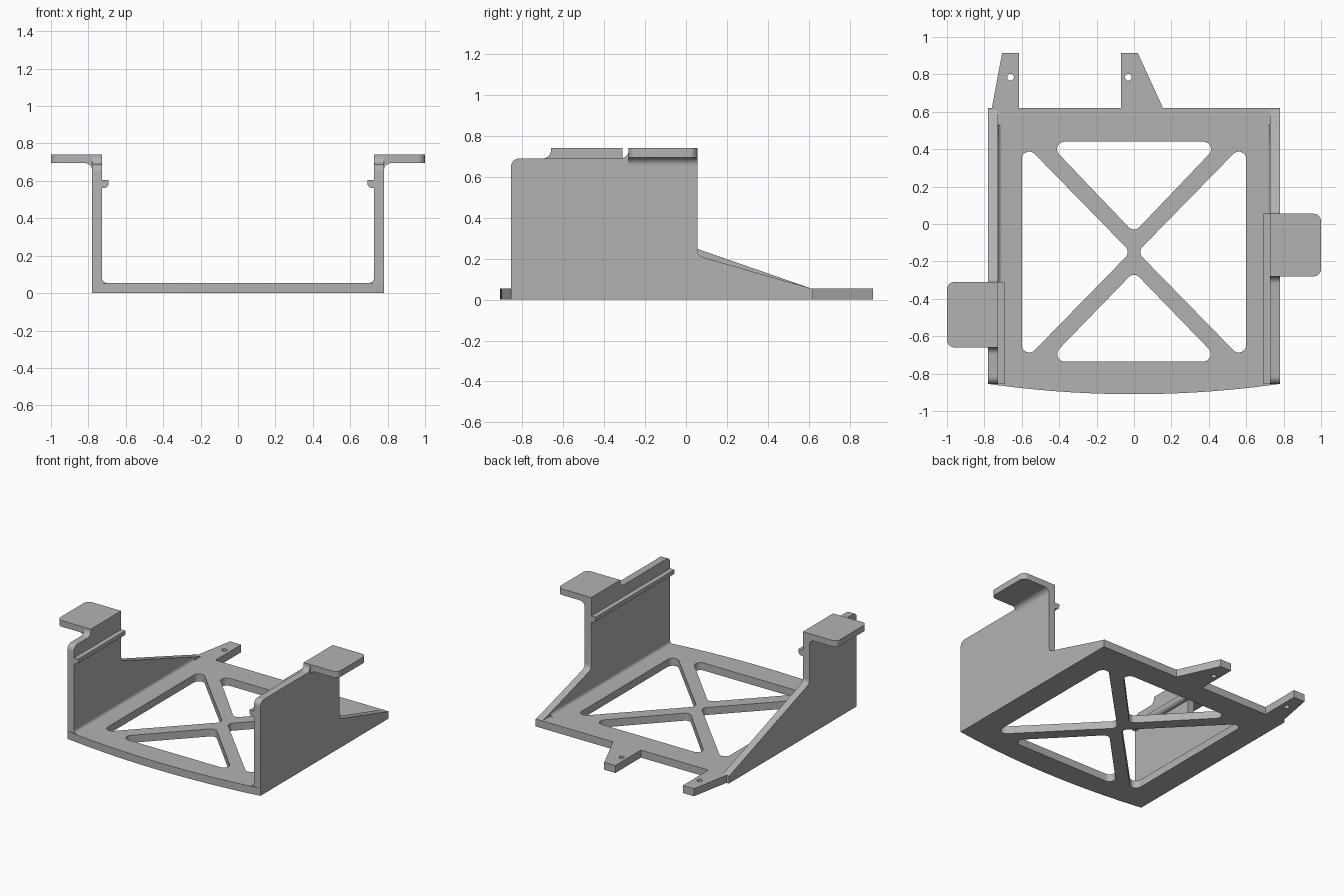
import bpy, bmesh, math
from mathutils import Matrix, Vector

cube = bpy.data.objects.get("Cube")
if cube:
    bpy.data.objects.remove(cube)

# Single matte grey
GREY = (0.45, 0.45, 0.45, 1)
mat = bpy.data.materials.new("plain_grey")
mat.use_nodes = True
mat.diffuse_color = GREY
mat.node_tree.nodes["Principled BSDF"].inputs["Base Color"].default_value = GREY

# Maps a flat outline to the plane across the extrusion axis
FRAMES = {
    "Z": Matrix.Identity(3),
    "X": Matrix(((0, 0, 1), (1, 0, 0), (0, 1, 0))),
    "Y": Matrix(((1, 0, 0), (0, 0, -1), (0, 1, 0))),
}

THICK = 0.055    # base thickness
HALF = 0.78      # half width over the walls
INNER = 0.727    # inner wall face
FRONT = -0.855
BACK = 0.62


def rounded(points, steps=8):
    """Outline from (x, y, radius) corners, each filleted by its radius."""
    out = []
    for i, (x, y, r) in enumerate(points):
        p = Vector((x, y))
        if r == 0:
            out.append(p)
            continue
        a = (Vector(points[i - 1][:2]) - p).normalized()
        b = (Vector(points[(i + 1) % len(points)][:2]) - p).normalized()
        half = a.angle(b) / 2
        centre = p + (a + b).normalized() * (r / math.sin(half))
        t = r / math.tan(half)
        start, end = p + a * t - centre, p + b * t - centre
        for k in range(steps + 1):
            d = start.lerp(end, k / steps)
            # even angular spacing along the arc
            ang = start.angle_signed(end) * k / steps
            d = Matrix.Rotation(-ang, 2) @ start
            out.append(centre + d)
    return out


def circle(x, y, r, n=20):
    return [(x + r * math.cos(math.tau * k / n), y + r * math.sin(math.tau * k / n))
            for k in range(n)]


def extrude(name, outlines, axis, low, high):
    """Solid from an outline (and holes) extruded along an axis."""
    curve = bpy.data.curves.new(name, "CURVE")
    curve.dimensions = "2D"
    curve.fill_mode = "BOTH"
    curve.extrude = (high - low) / 2
    for pts in outlines:
        spline = curve.splines.new("POLY")
        spline.points.add(len(pts) - 1)
        for sp, p in zip(spline.points, pts):
            sp.co = (p[0], p[1], 0, 1)
        spline.use_cyclic_u = True
    temp = bpy.data.objects.new(name + "_outline", curve)
    bpy.context.collection.objects.link(temp)
    graph = bpy.context.evaluated_depsgraph_get()
    mesh = bpy.data.meshes.new_from_object(temp.evaluated_get(graph))
    bpy.data.objects.remove(temp)
    bpy.data.curves.remove(curve)

    bm = bmesh.new()
    bm.from_mesh(mesh)
    shift = Vector([(low + high) / 2 if a == axis else 0 for a in "XYZ"])
    bm.transform(Matrix.Translation(shift) @ FRAMES[axis].to_4x4())
    bmesh.ops.remove_doubles(bm, verts=bm.verts, dist=0.0005)
    bmesh.ops.recalc_face_normals(bm, faces=bm.faces)
    bm.to_mesh(mesh)
    bm.free()
    mesh.materials.clear()
    mesh.materials.append(mat)

    obj = bpy.data.objects.new(name, mesh)
    bpy.context.collection.objects.link(obj)
    bpy.ops.object.select_all(action="DESELECT")
    obj.select_set(True)
    bpy.context.view_layer.objects.active = obj
    bpy.ops.object.shade_smooth_by_angle(angle=math.radians(30))
    return obj


# Base: bowed front edge, two mounting prongs at the back
bow = 0.055
outline = [(HALF * k / 12, FRONT - bow * (1 - (k / 12) ** 2)) for k in range(-12, 13)]
outline += [(HALF, BACK),
            (0.155, BACK), (0.02, 0.915), (-0.07, 0.915), (-0.07, BACK),
            (-0.615, BACK), (-0.615, 0.915), (-0.705, 0.915), (-0.76, BACK),
            (-HALF, BACK)]
R = 0.04
windows = [
    rounded([(-0.465, 0.44, R), (0.465, 0.44, R), (0, -0.047, R)]),
    rounded([(-0.465, -0.735, R), (0.465, -0.735, R), (0, -0.255, R)]),
]
for s in (-1, 1):
    windows.append(rounded([(s * 0.6, 0.445, R), (s * 0.6, -0.745, R), (s * 0.018, -0.15, R)]))
screw_holes = [circle(x, 0.785, 0.018) for x in (-0.66, -0.03)]
extrude("base_plate", [outline] + windows + screw_holes, "Z", 0, THICK)

# Side walls with their tab, ridge and fillets
for side, s, tab_front, wall_back, slope_top in (
        ("left", 1, -0.28, 0.055, 0.215), ("right", -1, -0.66, -0.31, 0.375)):

    def section(pts):
        return [(s * p[0], p[1]) for p in pts]

    # Wall: rounded front corner, step up to the tab, sloping brace behind
    wall = rounded([
        (FRONT, THICK, 0), (FRONT, 0.69, R), (tab_front, 0.69, R),
        (tab_front, 0.74, 0), (wall_back, 0.74, 0),
        (wall_back, slope_top, R), (0.61, THICK, 0)])
    lo, hi = sorted((s * INNER, s * HALF))
    extrude(side + "_wall", [wall], "X", lo, hi)

    # Outward tab with rounded outer corners
    tab = rounded([(HALF, tab_front, 0), (1.0, tab_front, R),
                   (1.0, wall_back, R), (HALF, wall_back, 0)])
    extrude(side + "_tab", [section(tab)], "Z", 0.695, 0.74)

    # Fillet under the tab
    under = rounded([(HALF, 0.655, 0), (HALF, 0.695, R), (HALF + R, 0.695, 0)])
    extrude(side + "_tab_fillet", [section(under + [Vector((HALF, 0.695))])],
            "Y", tab_front, wall_back)

    # Snap ridge inside the wall
    ridge = rounded([(INNER, 0.605, 0), (0.692, 0.605, 0),
                     (0.692, 0.562, 0.025), (INNER, 0.562, 0)])
    extrude(side + "_ridge", [section(ridge)], "Y", FRONT, wall_back)

    # Fillet between wall and base
    f = 0.025
    foot = rounded([(INNER, THICK + f, 0), (INNER, THICK, f), (INNER - f, THICK, 0)])
    extrude(side + "_base_fillet", [section(foot + [Vector((INNER, THICK))])],
            "Y", FRONT, 0.53)
